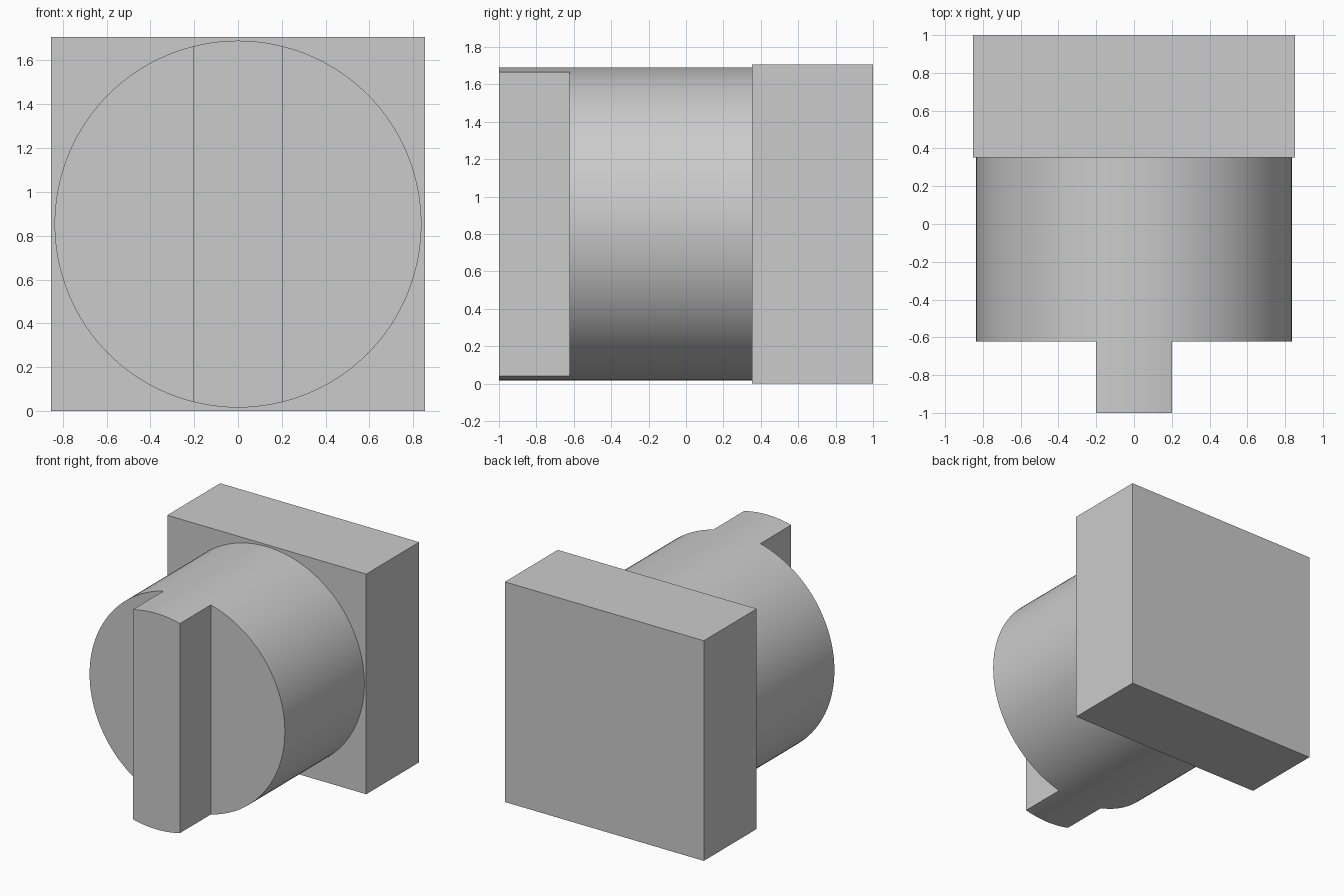
import bpy
import bmesh
from math import asin, cos, sin, pi, radians

cube = bpy.data.objects.get("Cube")
if cube:
    bpy.data.objects.remove(cube, do_unlink=True)

HALF = 0.853      # half side of the square base, also the axis height
RADIUS = 0.837    # round body
TONGUE = 0.202    # half width of the tongue
BACK, STEP, SHOULDER, TIP = 1.0, 0.352, -0.622, -1.0

grey = bpy.data.materials.new("light_grey")
grey.use_nodes = True
colour = (0.6, 0.6, 0.6, 1)
grey.diffuse_color = colour
grey.node_tree.nodes["Principled BSDF"].inputs["Base Color"].default_value = colour


def extrude_profile(name, outline, y0, y1):
    """Extrude an outline of (x, height from axis) points along y."""
    bm = bmesh.new()
    face = bm.faces.new([bm.verts.new((x, y0, HALF + h)) for x, h in outline])
    result = bmesh.ops.extrude_face_region(bm, geom=[face])
    moved = [v for v in result["geom"] if isinstance(v, bmesh.types.BMVert)]
    bmesh.ops.translate(bm, verts=moved, vec=(0, y1 - y0, 0))
    bmesh.ops.recalc_face_normals(bm, faces=bm.faces)
    mesh = bpy.data.meshes.new(name)
    bm.to_mesh(mesh)
    bm.free()
    mesh.materials.append(grey)
    obj = bpy.data.objects.new(name, mesh)
    bpy.context.collection.objects.link(obj)
    bpy.ops.object.select_all(action="DESELECT")
    obj.select_set(True)
    bpy.context.view_layer.objects.active = obj
    bpy.ops.object.shade_smooth_by_angle(angle=radians(30))
    return obj


def arc(start, end, steps):
    angles = [start + (end - start) * i / steps for i in range(steps + 1)]
    return [(RADIUS * cos(a), RADIUS * sin(a)) for a in angles]


# Square base block at the back
square = [(-HALF, -HALF), (HALF, -HALF), (HALF, HALF), (-HALF, HALF)]
extrude_profile("square_base", square, STEP, BACK)

# Round body
extrude_profile("round_body", arc(0, 2 * pi, 128)[:-1], SHOULDER, STEP)

# Tongue across the front, its ends flush with the round body
spread = asin(TONGUE / RADIUS)
top = arc(pi / 2 - spread, pi / 2 + spread, 10)
bottom = arc(3 * pi / 2 - spread, 3 * pi / 2 + spread, 10)
extrude_profile("front_tongue", top + bottom, TIP, SHOULDER)
